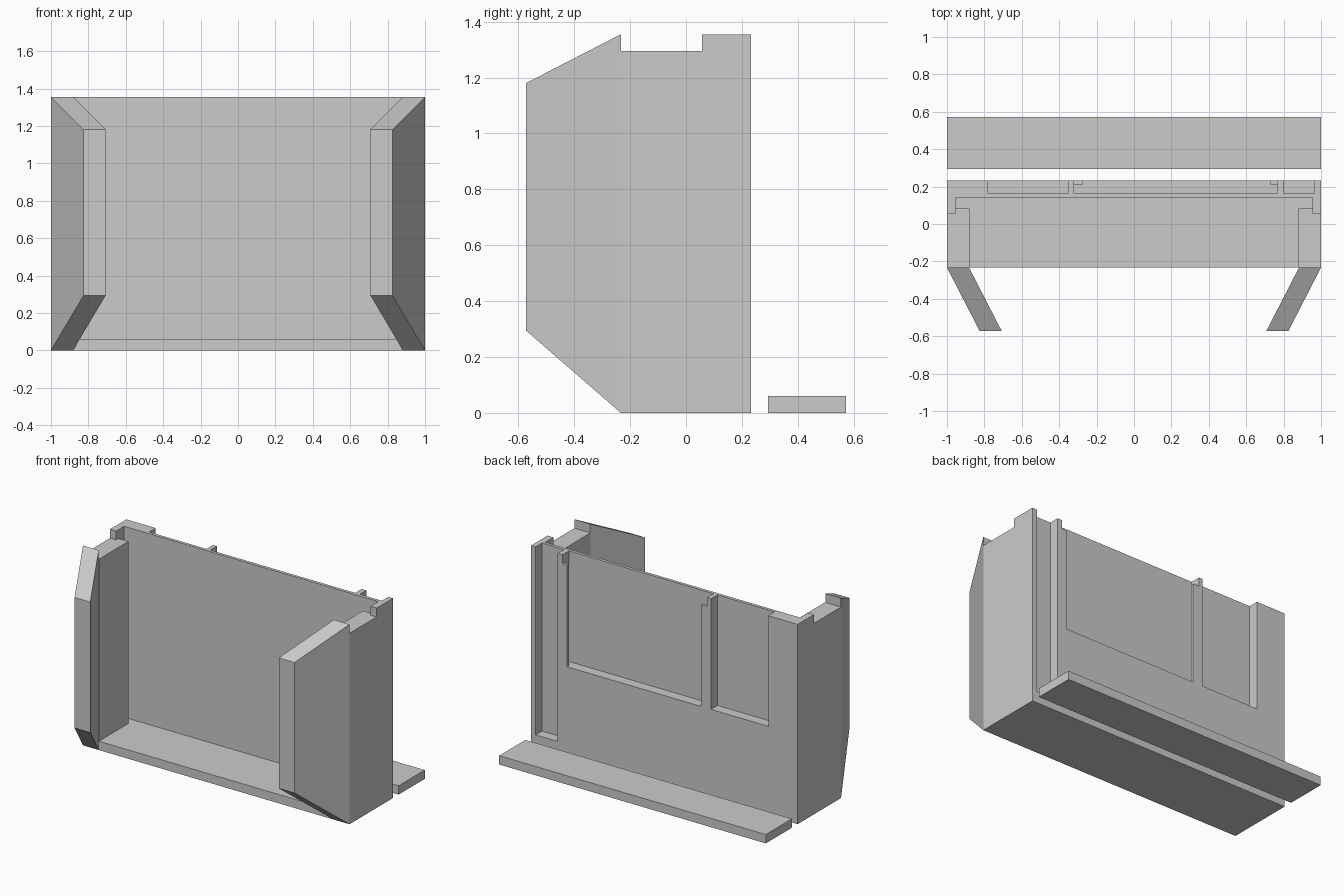
import bpy

default = bpy.data.objects.get("Cube")
if default:
    bpy.data.objects.remove(default, do_unlink=True)

grey = bpy.data.materials.new("plain_grey")
grey.use_nodes = True
colour = (0.6, 0.6, 0.6, 1)
grey.diffuse_color = colour
grey.node_tree.nodes["Principled BSDF"].inputs["Base Color"].default_value = colour


def add_prism(name, profile, offset):
    """Closed prism: a flat outline and its copy moved by an offset."""
    n = len(profile)
    far = [tuple(a + b for a, b in zip(p, offset)) for p in profile]
    faces = [tuple(range(n))[::-1], tuple(range(n, 2 * n))]
    faces += [(i, (i + 1) % n, n + (i + 1) % n, n + i) for i in range(n)]
    mesh = bpy.data.meshes.new(name)
    mesh.from_pydata(profile + far, [], faces)
    mesh.materials.append(grey)
    obj = bpy.data.objects.new(name, mesh)
    bpy.context.collection.objects.link(obj)
    return obj


def add_box(name, x, y, z):
    base = [(x[0], y[0], z[0]), (x[1], y[0], z[0]),
            (x[1], y[1], z[0]), (x[0], y[1], z[0])]
    return add_prism(name, base, (0, 0, z[1] - z[0]))


def cut(target, x, y, z):
    cutter = add_box("cutter", x, y, z)
    cutter.hide_render = True
    mod = target.modifiers.new("cut", "BOOLEAN")
    mod.operation = "DIFFERENCE"
    mod.solver = "EXACT"
    mod.object = cutter
    bpy.context.view_layer.objects.active = target
    bpy.ops.object.modifier_apply(modifier=mod.name)
    bpy.data.objects.remove(cutter, do_unlink=True)


TOP, LEDGE, SILL, OVER = 1.355, 1.295, 0.605, 2
FRONT, BACK = -0.233, 0.232
PANEL = 0.163   # depth to which the rear recesses reach

# Open-fronted case
case = add_box("case", (-1, 1), (FRONT, BACK), (0, TOP))
# Main interior and the slots behind the side walls
cut(case, (-0.88, 0.88), (-0.5, 0.12), (0.06, OVER))
cut(case, (-0.955, 0.955), (0.083, 0.142), (0.06, OVER))
# Lowered tops of the side walls
cut(case, (-1.5, 1.5), (-0.5, 0.057), (LEDGE, OVER))
cut(case, (-0.955, 0.955), (-0.5, 0.1), (LEDGE, OVER))
# Rear recesses: tall channel, small window
cut(case, (0.80, 0.965), (PANEL, 0.5), (0.08, OVER))
cut(case, (-0.78, -0.35), (PANEL, 0.5), (SILL, OVER))
# Wide rear recess with thin retaining lips on its sides
cut(case, (-0.32, 0.765), (PANEL, 0.211), (SILL, OVER))
cut(case, (-0.275, 0.73), (0.2, 0.5), (SILL, OVER))
cut(case, (-0.32, 0.765), (0.2, 0.5), (LEDGE, OVER))

# Angled front wings
outline = [(1, FRONT, 0), (1, FRONT, TOP), (0.825, -0.573, 1.18), (0.825, -0.573, 0.295)]
wings = add_prism("front_wings", outline, (-0.118, 0, 0))
wings.modifiers.new("mirror", "MIRROR")

# Loose strip behind the case
add_box("rear_strip", (-1, 1), (0.293, 0.573), (0, 0.06))

# Consistent outward faces
for obj in (case, wings):
    bpy.ops.object.select_all(action="DESELECT")
    obj.select_set(True)
    bpy.context.view_layer.objects.active = obj
    bpy.ops.object.mode_set(mode="EDIT")
    bpy.ops.mesh.select_all(action="SELECT")
    bpy.ops.mesh.normals_make_consistent(inside=False)
    bpy.ops.object.mode_set(mode="OBJECT")
